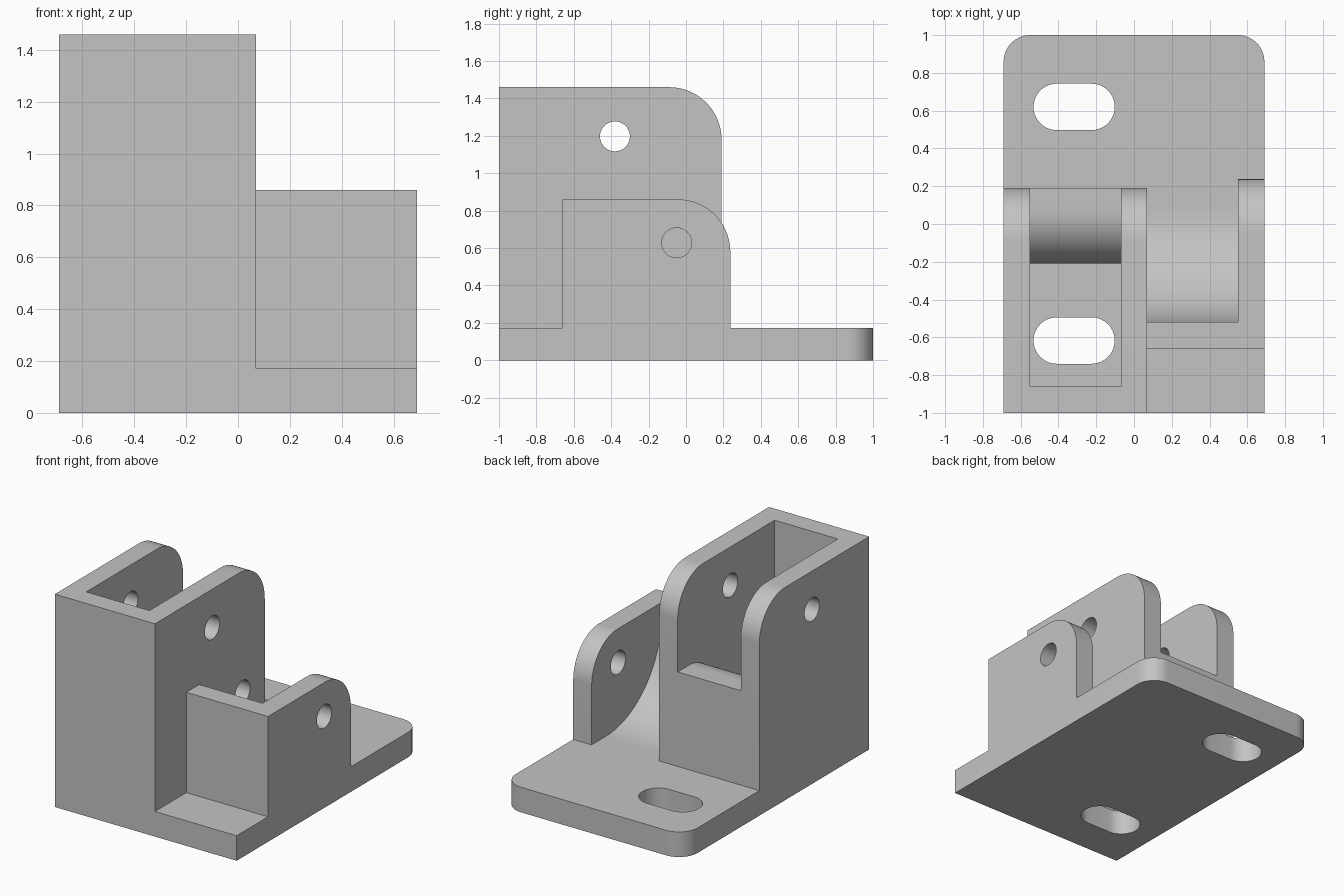
import bpy, bmesh
from math import sin, cos, pi, radians

cube = bpy.data.objects.get("Cube")
if cube:
    bpy.data.objects.remove(cube, do_unlink=True)

grey = bpy.data.materials.new("plain grey")
grey.use_nodes = True
colour = (0.55, 0.55, 0.55, 1)
grey.diffuse_color = colour
grey.node_tree.nodes["Principled BSDF"].inputs["Base Color"].default_value = colour


def arc(u, v, r, start, end, steps=20):
    """Points on an arc, angles in degrees."""
    angles = [radians(start + (end - start) * i / steps) for i in range(steps + 1)]
    return [(u + r * cos(a), v + r * sin(a)) for a in angles]


def prism(name, profile, low, high, axis):
    """Extrude a profile: (y, z) along x, or (x, y) along z."""
    place = (lambda u, v, w: (w, u, v)) if axis == "x" else (lambda u, v, w: (u, v, w))
    bm = bmesh.new()
    rings = [[bm.verts.new(place(u, v, w)) for u, v in profile] for w in (low, high)]
    bm.faces.new(rings[0])
    bm.faces.new(rings[1])
    n = len(profile)
    for i in range(n):
        j = (i + 1) % n
        bm.faces.new((rings[0][i], rings[0][j], rings[1][j], rings[1][i]))
    bmesh.ops.recalc_face_normals(bm, faces=bm.faces)
    mesh = bpy.data.meshes.new(name)
    bm.to_mesh(mesh)
    bm.free()
    obj = bpy.data.objects.new(name, mesh)
    bpy.context.collection.objects.link(obj)
    mesh.materials.append(grey)
    return obj


def cut(obj, *cutters):
    """Subtract the cutters, then discard them."""
    for cutter in cutters:
        cutter.hide_render = True
        mod = obj.modifiers.new("cut", "BOOLEAN")
        mod.operation = "DIFFERENCE"
        mod.solver = "EXACT"
        mod.object = cutter
    graph = bpy.context.evaluated_depsgraph_get()
    mesh = bpy.data.meshes.new_from_object(obj.evaluated_get(graph))
    obj.modifiers.clear()
    obj.data = mesh
    for cutter in cutters:
        bpy.data.objects.remove(cutter, do_unlink=True)


def pin_hole(y, z, low, high):
    return prism("hole_cutter", arc(y, z, 0.08, 0, 360, 40)[:-1], low, high, "x")


def slot(y):
    r = 0.123
    ends = arc(-0.102 - r, y, r, -90, 90) + arc(-0.532 + r, y, r, 90, 270)
    return prism("slot_cutter", ends, -0.1, 0.4, "z")


half, floor, bend = 0.69, 0.172, 0.28
tall_back, tall_top = 0.19, 1.46
low_back, low_top = 0.237, 0.86

# Base plate with rounded rear corners and two slots
corner = 0.14
base = prism("base_plate",
             [(-half, -1), (half, -1)]
             + arc(half - corner, 1 - corner, corner, 0, 90)
             + arc(corner - half, 1 - corner, corner, 90, 180),
             0, floor, "z")
cut(base, slot(0.62), slot(-0.617))

# Tall bracket: side walls, front wall and a rear step with a rounded inner edge
tall = prism("tall_bracket",
             [(-1, floor), (tall_back, floor)]
             + arc(tall_back - bend, tall_top - bend, bend, 0, 90)
             + [(-1, tall_top)], -half, 0.07, "x")
tall_pocket = prism("tall_pocket_cutter",
                    [(-0.86, 0), (-0.21, 0)]
                    + arc(-0.21 + bend, 0.82 - bend, bend, 180, 90)
                    + [(0.5, 0.82), (0.5, 2), (-0.86, 2)], -0.55, -0.07, "x")
cut(tall, tall_pocket, pin_hole(-0.38, 1.197, -1, 0.3), pin_hole(-0.05, 0.628, -0.07, 0.3))

# Low bracket: outer wall and front wall swept into the floor
sweep = 0.6
low = prism("low_bracket",
            [(-0.66, floor), (low_back, floor)]
            + arc(low_back - bend, low_top - bend, bend, 0, 90)
            + [(-0.66, low_top)], 0.07, half, "x")
low_pocket = prism("low_pocket_cutter",
                   [(-0.52, 2)]
                   + arc(-0.52 + sweep, floor + sweep, sweep, 180, 270, 28)
                   + [(-0.52 + sweep, 0), (0.5, 0), (0.5, 2)], -0.1, 0.55, "x")
cut(low, low_pocket, pin_hole(-0.05, 0.628, 0.3, 1))

# Smooth the curved faces, keep the edges sharp
bpy.ops.object.select_all(action="DESELECT")
for part in (base, tall, low):
    part.select_set(True)
bpy.context.view_layer.objects.active = base
bpy.ops.object.shade_smooth_by_angle(angle=radians(30))
